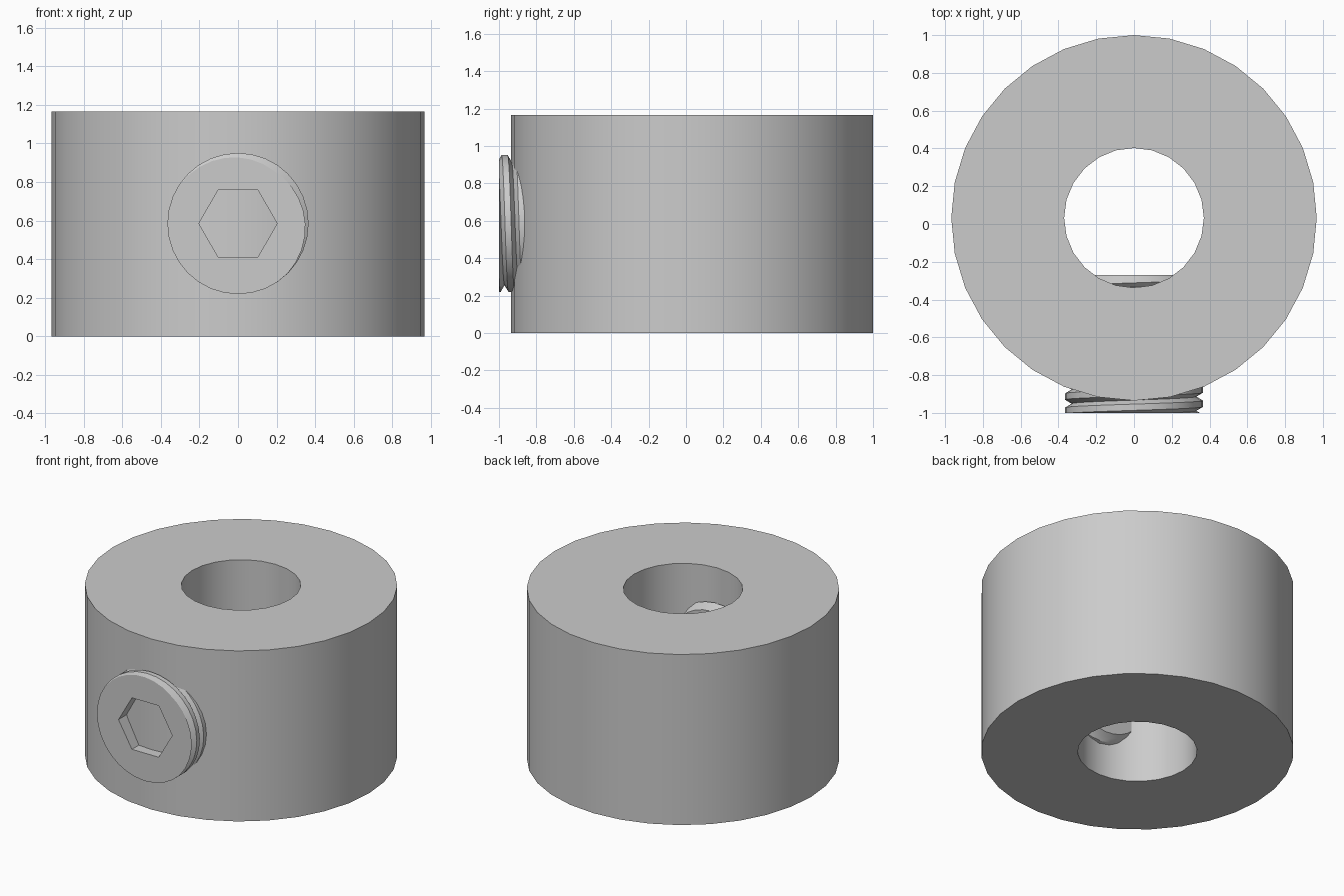
import bpy, bmesh, math

if "Cube" in bpy.data.objects:
    bpy.data.objects.remove(bpy.data.objects["Cube"])

HEIGHT, CENTRE_Y = 1.165, 0.0325
SCREW_Z, HEAD_Y, TIP_Y = 0.585, -1.0, -0.27
PITCH, SIDES = 0.075, 32
CREST, ROOT = 0.366, 0.33


def finish(bm, name, angle):
    bmesh.ops.recalc_face_normals(bm, faces=bm.faces)
    mesh = bpy.data.meshes.new(name)
    bm.to_mesh(mesh)
    bm.free()
    ob = bpy.data.objects.new(name, mesh)
    bpy.context.collection.objects.link(ob)
    bpy.ops.object.select_all(action='DESELECT')
    ob.select_set(True)
    bpy.context.view_layer.objects.active = ob
    bpy.ops.object.shade_smooth_by_angle(angle=math.radians(angle))
    return ob


def loop(bm, points):
    verts = [bm.verts.new(p) for p in points]
    edges = [bm.edges.new((verts[i - 1], verts[i])) for i in range(len(verts))]
    return verts, edges


def walls(bm, a, b):
    for i in range(len(a)):
        bm.faces.new((a[i - 1], a[i], b[i], b[i - 1]))


def circle(radius, sides, z):
    return [(radius * math.cos(2 * math.pi * i / sides),
             CENTRE_Y + radius * math.sin(2 * math.pi * i / sides), z)
            for i in range(sides)]


# Collar: outer wall, bore and two flat rings
bm = bmesh.new()
rings = {}
for z in (0, HEIGHT):
    outer, outer_edges = loop(bm, circle(0.9675, 32, z))
    inner, inner_edges = loop(bm, circle(0.37, 24, z))
    bmesh.ops.triangle_fill(bm, edges=outer_edges + inner_edges, use_beauty=True)
    rings[z] = outer, inner
for k in range(2):
    walls(bm, rings[0][k], rings[HEIGHT][k])
finish(bm, "shaft_collar", 30)


# Set screw: helical thread clipped flat at the head and the tip
def thread_radius(y, turn):
    t = ((y + 0.97) / PITCH - turn) % 1.0
    rise = min(t, 1 - t) / 0.28
    r = ROOT + (CREST - ROOT) * min(1.0, rise)
    return min(r, 0.31 + (TIP_Y - y))


offsets = (0.0, 0.28, 0.72)
count = len(offsets)
turns = int((TIP_Y - HEAD_Y) / PITCH) + 5
bm = bmesh.new()
columns = []
for i in range(SIDES + 1):
    turn = i / SIDES
    a = 2 * math.pi * turn
    column = []
    for n in range(-3, turns):
        for o in offsets:
            y = min(max(-0.97 + PITCH * (n + turn + o), HEAD_Y), TIP_Y)
            r = thread_radius(y, turn)
            column.append(bm.verts.new((-r * math.sin(a), y, SCREW_Z - r * math.cos(a))))
    columns.append(column)
for a, b in zip(columns, columns[1:]):
    for j in range(len(a) - 1):
        bm.faces.new((a[j], a[j + 1], b[j + 1], b[j]))
bmesh.ops.remove_doubles(bm, verts=bm.verts, dist=0.0005)
bmesh.ops.dissolve_degenerate(bm, edges=bm.edges, dist=0.0001)

# Flat tip
rim = [e for e in bm.edges if e.is_boundary]
head_rim = [e for e in rim if all(abs(v.co.y - HEAD_Y) < 1e-4 for v in e.verts)]
tip_rim = [e for e in rim if all(abs(v.co.y - TIP_Y) < 1e-4 for v in e.verts)]
bmesh.ops.triangle_fill(bm, edges=tip_rim, use_beauty=True)


# Head face with a hexagonal socket
def hexagon(y):
    return [(0.203 * math.cos(k * math.pi / 3), y, SCREW_Z + 0.203 * math.sin(k * math.pi / 3))
            for k in range(6)]


mouth, mouth_edges = loop(bm, hexagon(HEAD_Y))
bmesh.ops.triangle_fill(bm, edges=head_rim + mouth_edges, use_beauty=True)
floor, _ = loop(bm, hexagon(HEAD_Y + 0.22))
walls(bm, mouth, floor)
bm.faces.new(floor)
finish(bm, "set_screw", 30)
